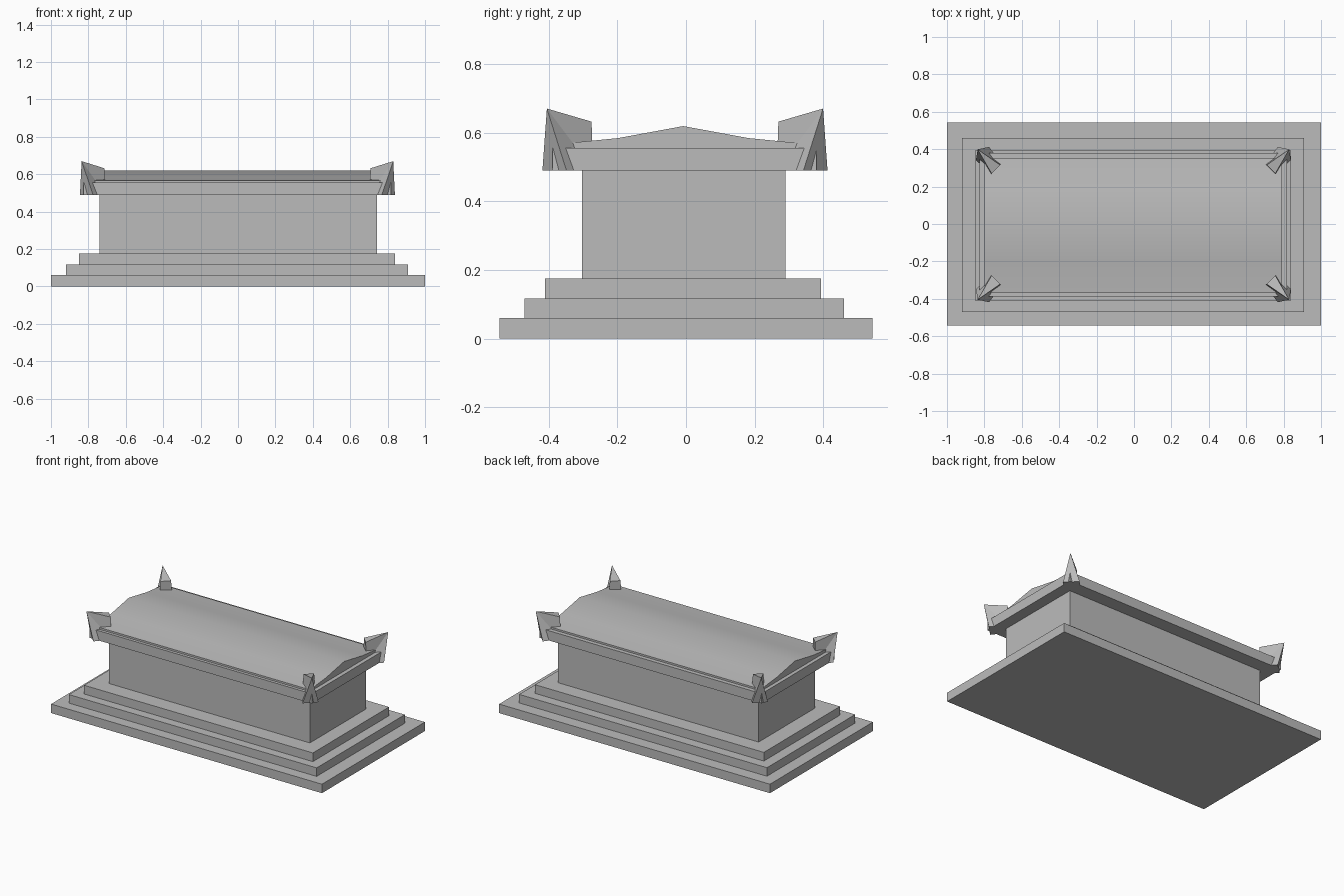
import bpy
import bmesh
import math

default = bpy.data.objects.get("Cube")
if default:
    bpy.data.objects.remove(default, do_unlink=True)

stone = bpy.data.materials.new("grey_stone")
stone.use_nodes = True
stone.diffuse_color = (0.5, 0.5, 0.5, 1)
stone.node_tree.nodes["Principled BSDF"].inputs["Base Color"].default_value = (0.5, 0.5, 0.5, 1)


def make_object(name, bm):
    bmesh.ops.recalc_face_normals(bm, faces=bm.faces)
    mesh = bpy.data.meshes.new(name)
    bm.to_mesh(mesh)
    bm.free()
    mesh.materials.append(stone)
    obj = bpy.data.objects.new(name, mesh)
    bpy.context.collection.objects.link(obj)
    return obj


def slab(name, x0, x1, y0, y1, z0, z1):
    """Box between the given limits."""
    bm = bmesh.new()
    bmesh.ops.create_cube(bm, size=1)
    for v in bm.verts:
        v.co.x = x1 if v.co.x > 0 else x0
        v.co.y = y1 if v.co.y > 0 else y0
        v.co.z = z1 if v.co.z > 0 else z0
    return make_object(name, bm)


# Stepped base, chest and lid
slab("bottom_step", -1, 1, -0.543, 0.543, 0, 0.06)
slab("middle_step", -0.92, 0.91, -0.47, 0.46, 0.06, 0.117)
slab("top_step", -0.85, 0.84, -0.41, 0.393, 0.117, 0.175)
slab("chest", -0.74, 0.743, -0.303, 0.29, 0.175, 0.49)
slab("lid", -0.825, 0.817, -0.388, 0.38, 0.49, 0.555)


# Gently curved lid top: a gable profile extruded along x
def lid_top():
    half = [(0.36, 0.555), (0.36, 0.567), (0.19, 0.584)]
    profile = half + [(0, 0.619)] + [(-y, z) for y, z in reversed(half)]
    bm = bmesh.new()
    ends = [[bm.verts.new((x, y - 0.008, z)) for y, z in profile]
            for x in (-0.80, 0.79)]
    for end in ends:
        bm.faces.new(end)
    n = len(profile)
    for i in range(n):
        j = (i + 1) % n
        bm.faces.new((ends[0][i], ends[0][j], ends[1][j], ends[1][i]))
    return make_object("lid_top", bm)


top = lid_top()
bpy.ops.object.select_all(action='DESELECT')
top.select_set(True)
bpy.context.view_layer.objects.active = top
bpy.ops.object.shade_smooth_by_angle(angle=math.radians(30))


# Pointed corner ornament, set on the diagonal and rising outwards
def corner_horn(name, sx, sy):
    bm = bmesh.new()

    def pair(x, y, z, spread):
        return [bm.verts.new((sx * (x + s) - 0.003, sy * (y - s) - 0.003, z))
                for s in (spread, -spread)]

    a, b = pair(0.807, 0.380, 0.49, 0.035)    # outer foot
    c, d = pair(0.733, 0.296, 0.49, 0.029)    # inner foot
    e, f = pair(0.735, 0.295, 0.632, 0.023)   # inner shoulder
    tip = bm.verts.new((sx * 0.833 - 0.003, sy * 0.402 - 0.003, 0.67))
    for face in ((a, b, d, c), (c, d, f, e), (a, b, tip), (e, f, tip),
                 (a, c, tip), (c, e, tip), (b, d, tip), (d, f, tip)):
        bm.faces.new(face)
    return make_object(name, bm)


for x_name, sx in (("left", 1), ("right", -1)):
    for y_name, sy in (("front", -1), ("back", 1)):
        corner_horn(f"{y_name}_{x_name}_corner_horn", sx, sy)
